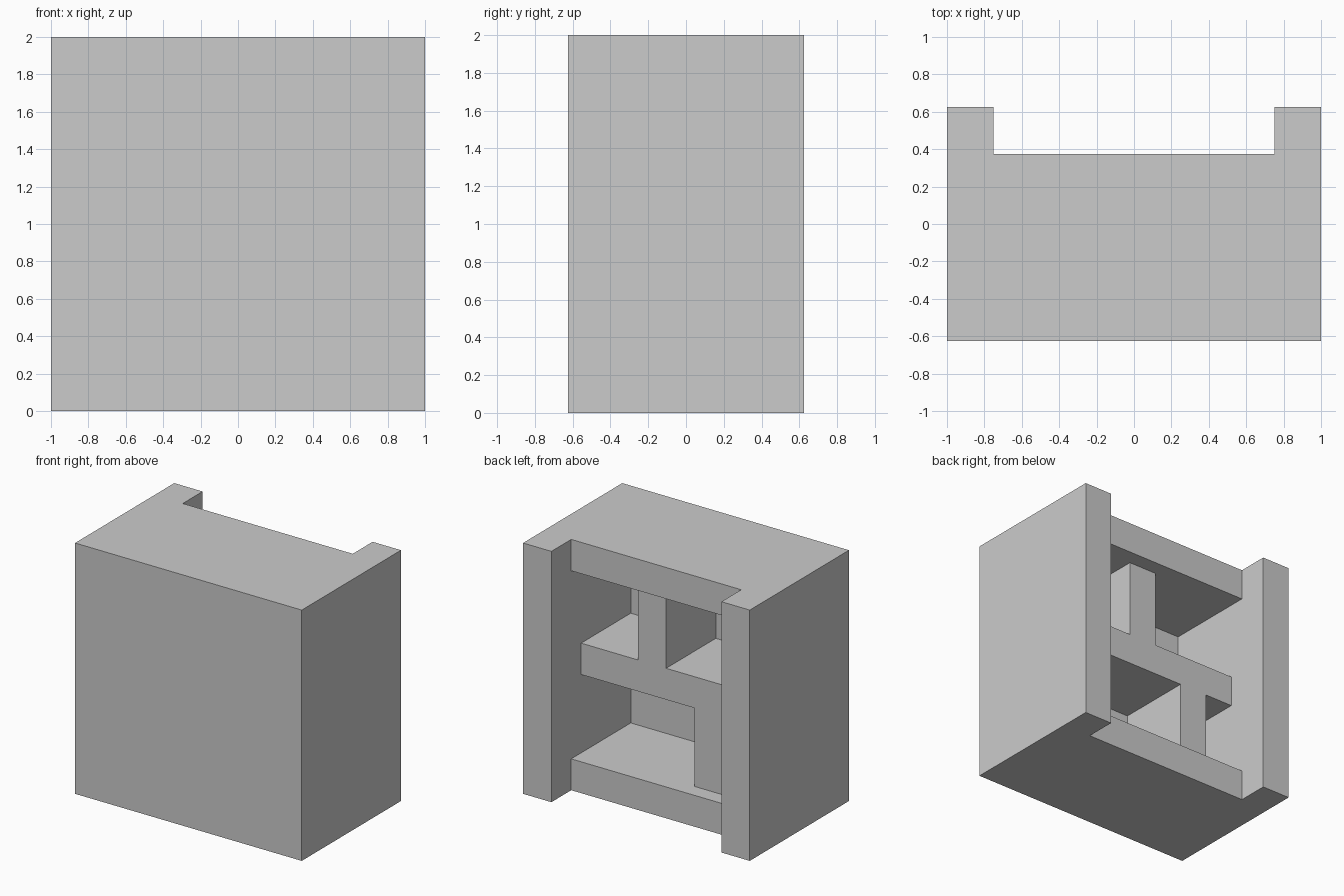
import bpy
import bmesh
from mathutils import Vector

if "Cube" in bpy.data.objects:
    bpy.data.objects.remove(bpy.data.objects["Cube"])

T = 0.25        # board thickness
FRONT = -0.625  # outer front plane
INNER = -0.375  # inside face of the front panel


def board(name, lo, hi):
    """Box spanning two opposite corners, with its origin at its centre."""
    lo, hi = Vector(lo), Vector(hi)
    bm = bmesh.new()
    bmesh.ops.create_cube(bm, size=1)
    bmesh.ops.scale(bm, vec=hi - lo, verts=bm.verts)
    mesh = bpy.data.meshes.new(name)
    bm.to_mesh(mesh)
    bm.free()
    obj = bpy.data.objects.new(name, mesh)
    obj.location = (lo + hi) / 2
    bpy.context.collection.objects.link(obj)
    return obj


# Full-depth side panels
for side, x in (("left", -1.0), ("right", 0.75)):
    board(f"{side}_side_panel", (x, FRONT, 0), (x + T, 0.625, 2))

# Top and bottom boards, set in from the back edge of the sides
for name, z in (("bottom_board", 0.0), ("top_board", 1.75)):
    board(name, (-0.75, FRONT, z), (0.75, 0.375, z + T))

# Closed front
board("front_panel", (-0.75, FRONT, 0.25), (0.75, INNER, 1.75))

# Middle shelf and the two offset dividers, open towards the back
board("middle_shelf", (-0.75, INNER, 0.875), (0.75, 0.25, 1.125))
board("upper_divider", (0, INNER, 1.125), (T, 0.25, 1.75))
board("lower_divider", (-0.5, INNER, 0.25), (-0.5 + T, 0.25, 0.875))
